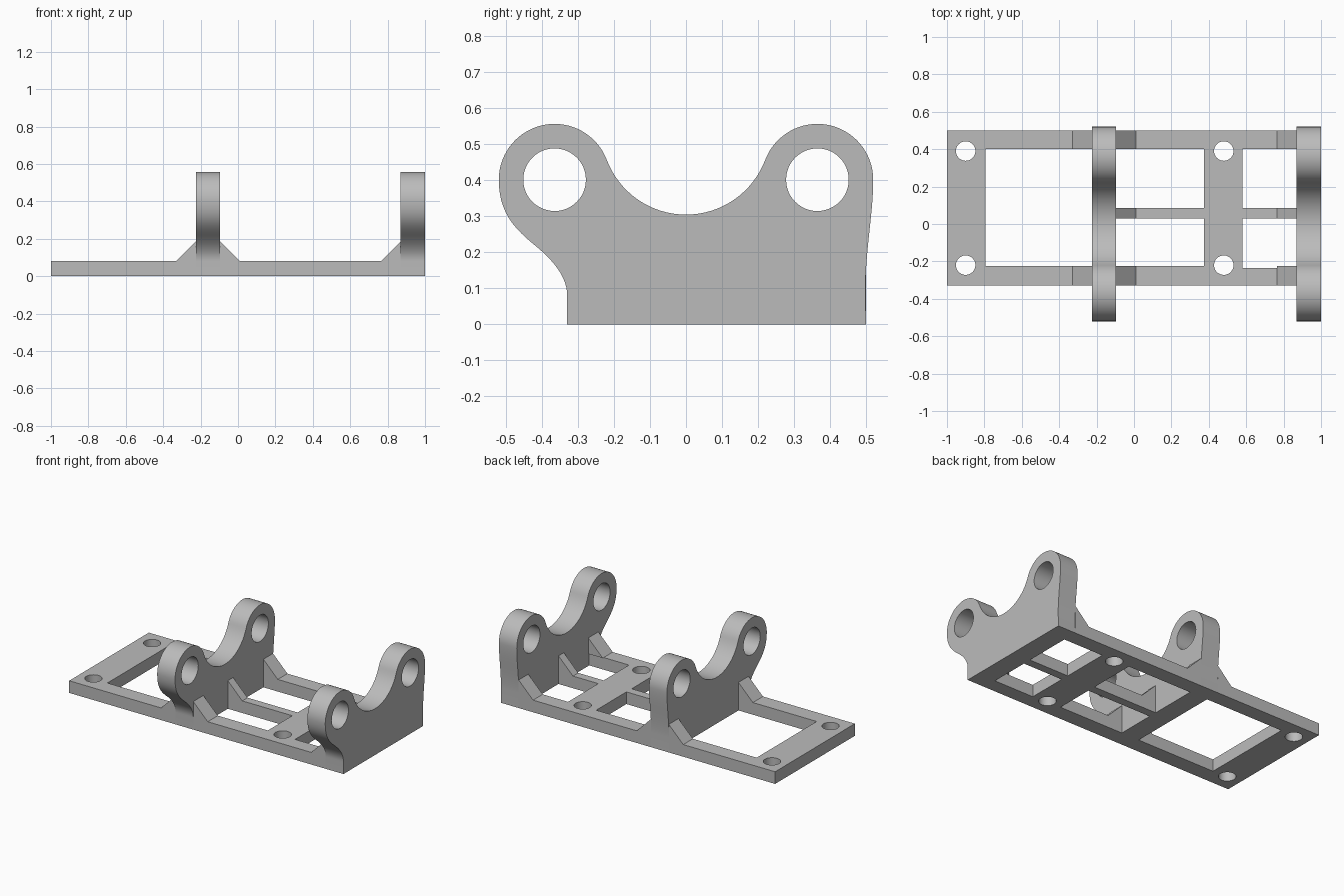
import bpy, bmesh
from math import radians, cos, sin, pi
from mathutils import Vector
from mathutils.geometry import interpolate_bezier

cube = bpy.data.objects.get("Cube")
if cube:
    bpy.data.objects.remove(cube, do_unlink=True)

grey = bpy.data.materials.new("plain grey")
grey.use_nodes = True
COLOUR = (0.5, 0.5, 0.5, 1)
grey.diffuse_color = COLOUR
grey.node_tree.nodes["Principled BSDF"].inputs["Base Color"].default_value = COLOUR


def arc(cx, cy, r, start, end, steps=32):
    angles = [radians(start + (end - start) * i / steps) for i in range(steps + 1)]
    return [(cx + r * cos(a), cy + r * sin(a)) for a in angles]


def circle(cx, cy, r):
    return arc(cx, cy, r, 0, 360, 48)[:-1]


def bezier(a, b, c, d, steps=14):
    pts = interpolate_bezier(*[Vector((*p, 0)) for p in (a, b, c, d)], steps)
    return [(p.x, p.y) for p in pts]


def extruded(name, outlines, depth, location, rotation=(0, 0, 0)):
    """Solid from a flat outline plus hole loops, centred on its thickness."""
    curve = bpy.data.curves.new(name, "CURVE")
    curve.dimensions = "2D"
    curve.fill_mode = "BOTH"
    curve.extrude = depth / 2
    for loop in outlines:
        spline = curve.splines.new("POLY")
        spline.points.add(len(loop) - 1)
        for point, (x, y) in zip(spline.points, loop):
            point.co = (x, y, 0, 1)
        spline.use_cyclic_u = True
    obj = bpy.data.objects.new(name, curve)
    bpy.context.collection.objects.link(obj)
    obj.location = location
    obj.rotation_euler = rotation
    bpy.ops.object.select_all(action="DESELECT")
    obj.select_set(True)
    bpy.context.view_layer.objects.active = obj
    bpy.ops.object.convert(target="MESH")
    obj = bpy.context.object
    # Weld the caps to the walls
    bm = bmesh.new()
    bm.from_mesh(obj.data)
    bmesh.ops.remove_doubles(bm, verts=bm.verts, dist=0.0002)
    bmesh.ops.recalc_face_normals(bm, faces=bm.faces)
    bm.to_mesh(obj.data)
    bm.free()
    obj.data.materials.clear()
    obj.data.materials.append(grey)
    bpy.ops.object.shade_smooth_by_angle(angle=radians(30))
    return obj


# Shared dimensions
BASE = 0.08
FRONT, BACK = -0.33, 0.5
FRONT_IN, BACK_IN = -0.225, 0.4
RIB = (0.03, 0.085)
THICK = 0.13
UPRIGHTS = {"middle_upright": -0.16, "end_upright": 0.935}
WALL_A = (-0.225, -0.095)
WALL_B = 0.87


def screw_holes(x):
    return [circle(x, y, 0.052) for y in (-0.22, 0.39)]


# U-shaped end of the base
end_outline = [(WALL_A[0], FRONT), (WALL_A[0], FRONT_IN), (-0.795, FRONT_IN), (-0.795, BACK_IN),
               (WALL_A[0], BACK_IN), (WALL_A[0], BACK), (-1, BACK), (-1, FRONT)]
extruded("base_end_frame", [end_outline] + screw_holes(-0.9), BASE, (0, 0, BASE / 2))


# Ladder part of the base, with a cross bar and a centre rib
def notches(wall, bar, front_in):
    return [(wall, FRONT), (wall, front_in), (bar, front_in), (bar, RIB[0]), (wall, RIB[0]),
            (wall, RIB[1]), (bar, RIB[1]), (bar, BACK_IN), (wall, BACK_IN), (wall, BACK)]


ladder = notches(WALL_B, 0.58, -0.235) + notches(WALL_A[1], 0.375, FRONT_IN)[::-1]
extruded("base_ladder_frame", [ladder] + screw_holes(0.48), BASE, (0, 0, BASE / 2))

# Uprights: two round bosses joined by a dipped saddle
BOSS_Y, BOSS_Z, BOSS_R = 0.365, 0.402, 0.155
profile = [(FRONT, 0), (BACK, 0)]
profile += bezier((0.498, 0.1), (0.5, 0.22), (0.52, 0.31), (0.52, BOSS_Z))
profile += arc(BOSS_Y, BOSS_Z, BOSS_R, 0, 159.3)[1:]
profile += arc(0, 0.54, 0.235, -20.7, -159.3)[1:-1]
profile += arc(-BOSS_Y, BOSS_Z, BOSS_R, 20.7, 180)
profile += bezier((-0.52, BOSS_Z), (-0.52, 0.31), (-0.475, 0.265), (-0.42, 0.22))[1:]
profile += bezier((-0.42, 0.22), (-0.365, 0.175), (FRONT, 0.13), (FRONT, 0.08))[1:]
bores = [circle(side * BOSS_Y, BOSS_Z, 0.087) for side in (-1, 1)]
for name, x in UPRIGHTS.items():
    extruded(name, [profile] + bores, THICK, (x, 0, 0), (pi / 2, 0, pi / 2))

# Sloped gussets bracing the uprights on the rails and rib
rails = {"front": (FRONT, FRONT_IN), "back": (BACK_IN, BACK), "centre": RIB}
walls = {"middle_left": (WALL_A[1], 1), "middle_right": (WALL_A[0], -1), "end": (WALL_B, -1)}
SIZE = 0.105
for wall_name, (x, side) in walls.items():
    for rail_name, (y0, y1) in rails.items():
        if wall_name == "middle_right" and rail_name == "centre":
            continue
        triangle = [(0, 0), (side * SIZE, 0), (0, SIZE)]
        extruded(f"{wall_name}_{rail_name}_gusset", [triangle], y1 - y0,
                 (x, (y0 + y1) / 2, BASE), (pi / 2, 0, 0))
